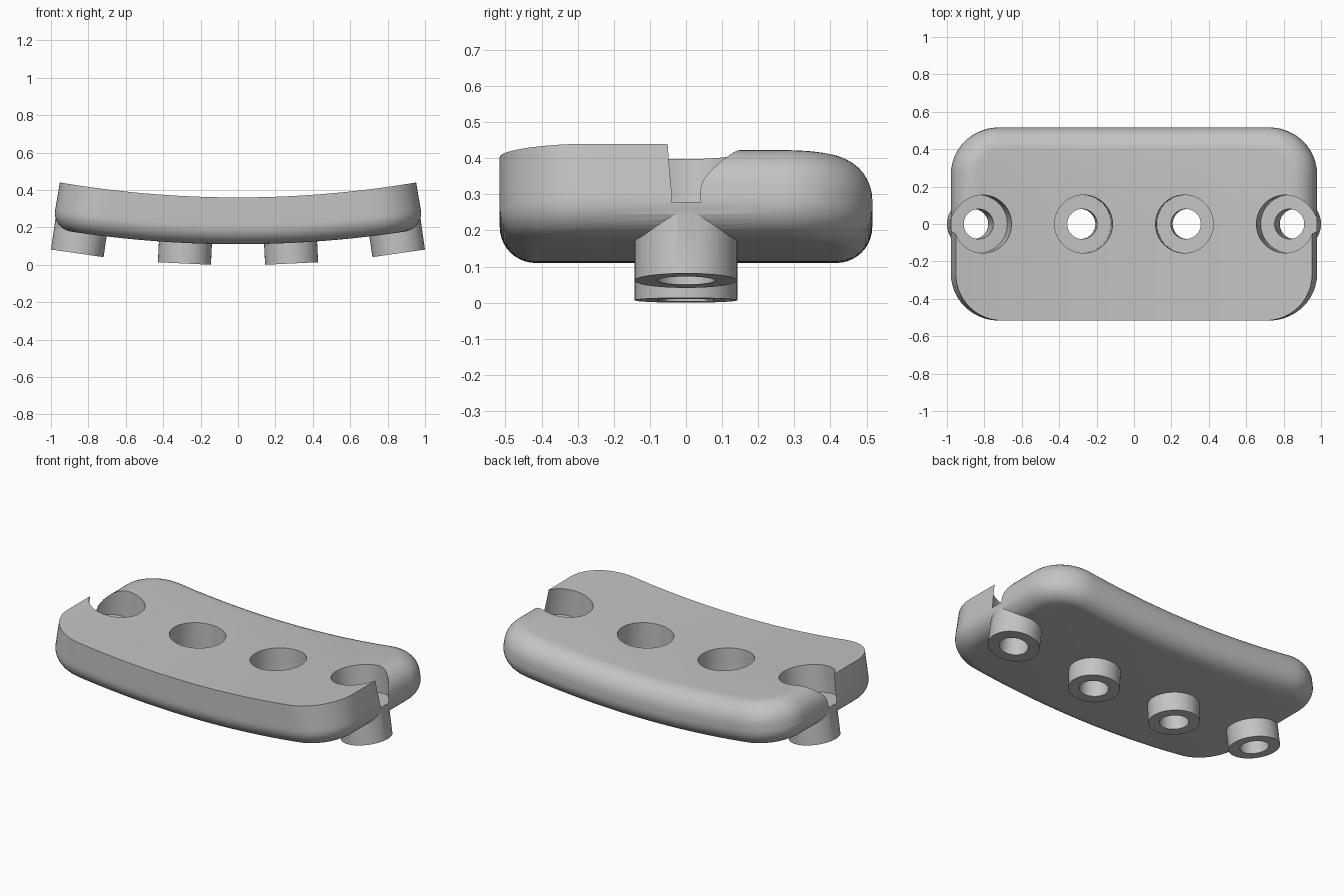
import bpy, bmesh, math
from mathutils import Matrix, Vector

cube = bpy.data.objects.get("Cube")
if cube:
    bpy.data.objects.remove(cube)

# Bend: everything sits on arcs around an axis along y at height AXIS_Z
AXIS_Z = 6.06
R_TOP, R_BOTTOM, R_FLOOR, R_FOOT = 5.70, 5.95, 5.862, 6.06
HALF_L, HALF_W, CORNER, MID = 0.957, 0.516, 0.25, 0.02
ROUND_BOTTOM, ROUND_TOP = 0.10, 0.12
ANGLES = [math.radians(a) for a in (-8.15, -2.71, 2.71, 8.15)]

grey = bpy.data.materials.new("light grey")
grey.use_nodes = True
colour = (0.55, 0.55, 0.55, 1)
grey.diffuse_color = colour
grey.node_tree.nodes["Principled BSDF"].inputs["Base Color"].default_value = colour


def make_object(name, bm):
    """Finish a closed mesh as triangles whose normals point outward."""
    bm.normal_update()
    bmesh.ops.triangulate(bm, faces=bm.faces)
    bmesh.ops.recalc_face_normals(bm, faces=bm.faces)
    if bm.calc_volume(signed=True) < 0:
        bmesh.ops.reverse_faces(bm, faces=bm.faces)
    mesh = bpy.data.meshes.new(name)
    bm.to_mesh(mesh)
    bm.free()
    mesh.materials.append(grey)
    obj = bpy.data.objects.new(name, mesh)
    bpy.context.collection.objects.link(obj)
    return obj


def half_outline(inset):
    """Back half of the rounded rectangle, from the -x end to the +x end."""
    cx, cy, r = HALF_L - CORNER, HALF_W - CORNER, CORNER - inset
    arc = [(cx + r * math.cos(a), cy + r * math.sin(a))
           for a in (math.pi / 2 * i / 14 for i in range(15))]
    right = [(HALF_L - inset, MID)] + arc
    left = [(-x, y) for x, y in right]
    straight = [(-cx + 2 * cx * i / 32, HALF_W - inset) for i in range(1, 32)]
    return left + straight + right[::-1]


def bend(s, y, r):
    a = s / R_TOP
    return Vector((r * math.sin(a), y, AXIS_Z - r * math.cos(a)))


# Plate: stacked rings, rounded below all round, rounded above on the back half
STEPS = 10
layers = []  # (back inset, front inset, radius)
for i in range(STEPS + 1):
    a = math.pi / 2 * i / STEPS
    inset = ROUND_BOTTOM * (1 - math.sin(a))
    layers.append((inset, inset, R_BOTTOM - ROUND_BOTTOM * (1 - math.cos(a))))
for i in range(STEPS + 1):
    a = math.pi / 2 * i / STEPS
    layers.append((ROUND_TOP * (1 - math.cos(a)), 0,
                   R_TOP + ROUND_TOP * (1 - math.sin(a))))

bm = bmesh.new()
rings = []
for back, front, r in layers:
    pts = half_outline(back) + [(x, -y) for x, y in half_outline(front)][::-1]
    rings.append([bm.verts.new(bend(x, y, r)) for x, y in pts])
n = len(rings[0])
for low, high in zip(rings, rings[1:]):
    for i in range(n):
        j = (i + 1) % n
        bm.faces.new((low[i], low[j], high[j], high[i]))

# Curved caps: strips along y from each half to the middle, then a middle band
for ring in (rings[0], rings[-1]):
    middles = []
    for half, y in ((ring[:n // 2], MID), (ring[n // 2:][::-1], -MID)):
        edge = half[1:-1]
        middle = [bm.verts.new((v.co.x, y, v.co.z)) for v in edge[1:-1]]
        middle = [half[0]] + middle + [half[-1]]
        middles.append(middle)
        for i in range(len(edge) - 1):
            bm.faces.new((edge[i], edge[i + 1], middle[i + 1], middle[i]))
    back, front = middles
    for i in range(len(back) - 1):
        bm.faces.new((back[i], back[i + 1], front[i + 1], front[i]))
plate = make_object("curved_plate_with_bosses", bm)


def radial_cylinders(name, radius, r_in, r_out):
    """Four cylinders pointing along the bend radius, one per hole."""
    bm = bmesh.new()
    for a in ANGLES:
        mid = (r_in + r_out) / 2
        place = (Matrix.Translation((mid * math.sin(a), 0, AXIS_Z - mid * math.cos(a)))
                 @ Matrix.Rotation(-a, 4, 'Y'))
        bmesh.ops.create_cone(bm, cap_ends=True, segments=64, radius1=radius,
                              radius2=radius, depth=r_out - r_in, matrix=place)
    return make_object(name, bm)


# Bosses are added, then counterbores and through holes are cut
bpy.context.view_layer.objects.active = plate
for name, op, radius, r_in, r_out in (
        ("bosses", 'UNION', 0.142, 5.84, R_FOOT),
        ("counterbores", 'DIFFERENCE', 0.155, 5.5, R_FLOOR),
        ("through_holes", 'DIFFERENCE', 0.08, 5.45, 6.2)):
    tool = radial_cylinders(name, radius, r_in, r_out)
    tool.hide_render = True
    mod = plate.modifiers.new(name, 'BOOLEAN')
    mod.operation, mod.solver, mod.object = op, 'EXACT', tool
    mod.use_self = True
    bpy.ops.object.modifier_apply(modifier=mod.name)
    bpy.data.objects.remove(tool)

# Smooth shading with crisp rims
bpy.ops.object.select_all(action='DESELECT')
plate.select_set(True)
bpy.ops.object.shade_smooth_by_angle(angle=math.radians(30))
